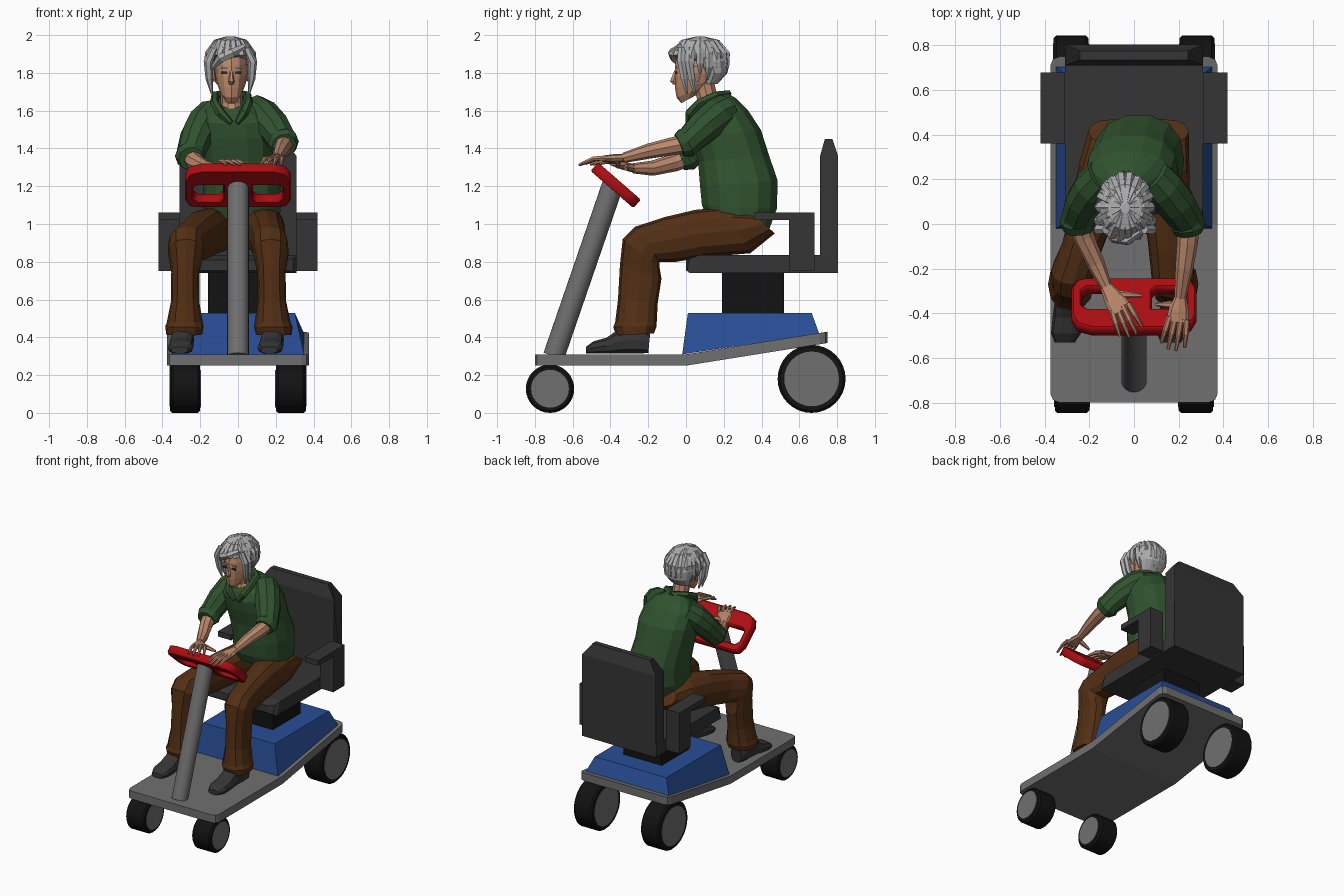
import bpy, bmesh, math
from mathutils import Vector as V

if "Cube" in bpy.data.objects:
    bpy.data.objects.remove(bpy.data.objects["Cube"])


def material(name, *rgb):
    m = bpy.data.materials.new(name)
    m.diffuse_color = (*rgb, 1)
    m.use_nodes = True
    m.node_tree.nodes["Principled BSDF"].inputs["Base Color"].default_value = m.diffuse_color
    return m


GREY = material("metal grey", .16, .16, .16)
BLUE = material("body blue", .022, .075, .30)
RED = material("handle red", .42, .004, .006)
BLACK = material("tyre black", .006, .006, .006)
DARK = material("seat charcoal", .035, .035, .035)
GREEN = material("shirt green", .030, .085, .028)
BROWN = material("trouser brown", .085, .028, .007)
SKIN = material("skin", .50, .25, .15)
HAIR = material("hair grey", .42, .42, .42)
EYE = material("eye dark", .03, .025, .03)


def finish(name, bm, mat):
    bmesh.ops.recalc_face_normals(bm, faces=bm.faces)
    me = bpy.data.meshes.new(name)
    bm.to_mesh(me)
    bm.free()
    me.materials.append(mat)
    ob = bpy.data.objects.new(name, me)
    bpy.context.collection.objects.link(ob)
    return ob


def loft(name, rings, mat, n=12, p=1.0):
    """Skin over rings of (centre, side vector, depth vector)."""
    bm = bmesh.new()
    loops = []
    for c, u, v in rings:
        loop = []
        for i in range(n):
            a = 2 * math.pi * i / n
            s, t = [math.copysign(abs(w) ** p, w) for w in (math.cos(a), math.sin(a))]
            loop.append(bm.verts.new(c + u * s + v * t))
        loops.append(loop)
    for a, b in zip(loops, loops[1:]):
        for i in range(n):
            j = (i + 1) % n
            bm.faces.new((a[i], a[j], b[j], b[i]))
    bm.faces.new(loops[0])
    bm.faces.new(loops[-1])
    return finish(name, bm, mat)


def profile_loft(name, rings, mat, n=12, p=1.0):
    """Rings of (centre x, half width, front y, z, back y, z)."""
    out = []
    for cx, hw, fy, fz, by, bz in rings:
        f, b = V((cx, fy, fz)), V((cx, by, bz))
        out.append(((f + b) / 2, V((hw, 0, 0)), (f - b) / 2))
    return loft(name, out, mat, n, p)


def tube(name, pts, mat, n=10):
    """Points of (x, y, z, half width, half depth)."""
    c = [V(q[:3]) for q in pts]
    d = (c[-1] - c[0]).normalized()
    ref = V((1, 0, 0)) if abs(d.x) < .8 else V((0, 1, 0))
    rings = []
    for i, q in enumerate(pts):
        t = (c[min(i + 1, len(c) - 1)] - c[max(i - 1, 0)]).normalized()
        u = (ref - t * t.dot(ref)).normalized()
        rings.append((c[i], u * q[3], t.cross(u) * q[-1]))
    return loft(name, rings, mat, n)


def prism(name, prof, x0, x1, mat, top=None, corner=0, ends=()):
    """Side profile (y, z) extruded along x; top=(height, x scale); corner rounds plan corners."""
    bm = bmesh.new()
    a, b = [[bm.verts.new((x, y, z)) for y, z in prof] for x in (x0, x1)]
    bm.faces.new(a)
    bm.faces.new(b)
    for i in range(len(prof)):
        j = (i + 1) % len(prof)
        bm.faces.new((a[i], a[j], b[j], b[i]))
    if top:
        for v in bm.verts:
            if v.co.z > top[0]:
                v.co.x *= top[1]
    if corner:
        edges = [e for e in bm.edges if abs(e.verts[0].co.x - e.verts[1].co.x) < .001
                 and all(any(abs(v.co.y - y) < .005 for y in ends) for v in e.verts)
                 and abs(e.verts[0].co.y - e.verts[1].co.y) < .01]
        bmesh.ops.bevel(bm, geom=edges, offset=corner, segments=2, profile=.5, affect='EDGES')
    return finish(name, bm, mat)


def box(name, lo, hi, mat):
    return prism(name, [(lo[1], lo[2]), (hi[1], lo[2]), (hi[1], hi[2]), (lo[1], hi[2])], lo[0], hi[0], mat)


smooth = []

# Wheels
for s, side in ((-1, "left"), (1, "right")):
    for end, y, r, rim, x0, x1 in (("front", -.72, .128, .10, .20, .355), ("rear", .665, .18, .145, .205, .36)):
        def disc(x, rad):
            return (V((s * x, y, r)), V((0, rad, 0)), V((0, 0, rad)))
        smooth.append(loft(f"{end}_{side}_tyre", [disc(x0, r - .012), disc(x0 + .012, r), disc(x1 - .012, r),
                                                  disc(x1, r - .012)], BLACK, 32))
        smooth.append(loft(f"{end}_{side}_rim", [disc(x0 - .003, rim), disc(x1 + .003, rim)], GREY, 32))

# Deck, body, seat post
prism("deck", [(-.80, .25), (0, .25), (.75, .37), (.75, .43), (0, .31), (-.80, .31)], -.375, .375, GREY,
      corner=.04, ends=(-.80, .75))
prism("body", [(-.02, .31), (.01, .53), (.665, .53), (.705, .42)], -.35, .35, BLUE, top=(.5, .86))
box("seat_post", (-.16, .19, .5), (.16, .52, .75), BLACK)

# Seat with back and L-shaped armrests
prism("seat", [(0, .755), (.02, .74), (.80, .74), (.80, .835), (.07, .835), (0, .81)], -.31, .31, DARK,
      corner=.06, ends=(0,))
prism("backrest", [(.71, .74), (.71, 1.36), (.735, 1.45), (.775, 1.45), (.805, 1.36), (.805, .74)],
      -.31, .31, DARK, top=(1.4, .78))
for s, side in ((-1, "left"), (1, "right")):
    prism(f"{side}_armrest", [(.36, 1.02), (.36, 1.06), (.68, 1.06), (.68, .75), (.545, .75), (.545, 1.02)],
          s * .31, s * .42, DARK)

# Steering column
smooth.append(tube("steering_column", [(0, -.70, .30, .057), (0, -.385, 1.215, .057)], GREY, 24))

# Handle plate with two grip holes
cu = bpy.data.curves.new("handle", 'CURVE')
cu.dimensions, cu.fill_mode = '2D', 'BOTH'
cu.extrude, cu.bevel_depth, cu.bevel_resolution, cu.offset = .022, .008, 0, -.008
outer = [(.19, .15), (.255, .125), (.28, .07), (.28, -.09), (.255, -.14), (.22, -.15)]
hole = [(.08, .03), (.21, .03), (.235, .01), (.235, -.07), (.21, -.095), (.10, -.095), (.08, -.07)]
for pts in (outer + [(-x, y) for x, y in reversed(outer)], hole, [(-x, y) for x, y in hole]):
    sp = cu.splines.new('POLY')
    sp.points.add(len(pts) - 1)
    for q, (x, y) in zip(sp.points, pts):
        q.co = (x, y, 0, 1)
    sp.use_cyclic_u = True
tmp = bpy.data.objects.new("handle_outline", cu)
bpy.context.collection.objects.link(tmp)
me = bpy.data.meshes.new_from_object(tmp.evaluated_get(bpy.context.evaluated_depsgraph_get()))
bpy.data.objects.remove(tmp)
me.materials.clear()
me.materials.append(RED)
handle = bpy.data.objects.new("handle", me)
handle.location, handle.rotation_euler = (0, -.372, 1.205), (math.atan2(.656, -.755), 0, 0)
bpy.context.collection.objects.link(handle)

# Trousers and shoes
LEG = [(.36, 1.05, .47, .95), (.22, 1.09, .34, .845), (.05, 1.075, .10, .825), (-.12, 1.035, -.05, .80),
       (-.27, .985, -.14, .80), (-.335, .92, -.14, .77), (-.35, .78, -.13, .71), (-.36, .60, -.15, .58),
       (-.375, .48, -.155, .48), (-.385, .455, -.155, .46), (-.37, .41, -.17, .42)]
SHOE = [(.045, -.19, .42, -.20, .315), (.058, -.24, .46, -.24, .312), (.06, -.35, .45, -.34, .312),
        (.065, -.42, .40, -.42, .312), (.067, -.49, .38, -.49, .312), (.045, -.53, .35, -.53, .315)]
for side, hip, knee, foot, toe in (("left", -.08, -.275, -.285, -.31), ("right", .12, .17, .19, .165)):
    rings = []
    for i, q in enumerate(LEG):
        cx = hip + (knee - hip) * i / 4 if i < 5 else knee + (foot - knee) * (i - 4) / 6
        rings.append((cx, .125 - .03 * min(i, 3) / 3 + (.007 if i == 9 else 0) - (.02 if i in (6, 7) else 0), *q))
    profile_loft(f"{side}_trouser_leg", rings, BROWN, 12, .85)
    profile_loft(f"{side}_shoe", [(foot + (toe - foot) * i / 5, *q) for i, q in enumerate(SHOE)], DARK, 10, .75)

# Shirt
profile_loft("shirt", [
    (.03, .19, .11, 1.03, .44, .96), (.02, .205, .08, 1.10, .485, 1.08), (.02, .205, .07, 1.20, .49, 1.23),
    (0, .20, .06, 1.33, .445, 1.36), (-.01, .21, .03, 1.45, .40, 1.50), (-.02, .20, .02, 1.53, .33, 1.605),
    (-.03, .145, .035, 1.585, .27, 1.665), (-.035, .085, .05, 1.61, .22, 1.695)], GREEN, 14, .85)
tube("neck", [(-.035, .10, 1.54, .07, .075), (-.035, .12, 1.64, .058), (-.035, .09, 1.76, .058)], SKIN)
for s, side in ((-1, "left"), (1, "right")):
    tube(f"{side}_collar", [(-.035, .225, 1.69, .02), (-.035 + s * .085, .16, 1.68, .024),
                            (-.035 + s * .09, .07, 1.64, .024), (-.03 + s * .06, .02, 1.585, .026),
                            (-.02 + s * .015, .01, 1.535, .014)], GREEN, 6)


# Arms and hands
def arm(side, sleeve, fore, knuckle, tip, thumb):
    tube(f"{side}_sleeve", sleeve, GREEN, 10)
    tube(f"{side}_forearm", fore, SKIN, 8)
    w, k, e, h = V(fore[-1][:3]), V(knuckle), V(tip), V(thumb)
    tube(f"{side}_palm", [(*w, .028, .022), (*((w + k) / 2), .046, .022), (*k, .052, .017)], SKIN, 8)
    d = (e - k).normalized()
    across = V((-d.y, d.x, 0)).normalized()
    for i in range(4):
        o = i - 1.5
        a = k + across * o * .026 - d * .02
        b = e + across * o * .036 - d * (.022 * abs(o) - .01)
        m = (a + b) / 2 + V((0, 0, .012))
        tube(f"{side}_finger_{i + 1}", [(*a, .014), (*m, .013), (*b, .007)], SKIN, 6)
    a = w * .7 + k * .3
    tube(f"{side}_thumb", [(*a, .02), (*((a + h) / 2), .016), (*h, .008)], SKIN, 6)


arm("left",
    [(-.13, .21, 1.58, .09), (-.18, .16, 1.53, .095), (-.22, .10, 1.46, .088), (-.25, .03, 1.375, .076),
     (-.252, .01, 1.36, .082), (-.248, -.03, 1.345, .066)],
    [(-.25, .03, 1.36, .05), (-.225, -.06, 1.325, .047), (-.17, -.18, 1.295, .040), (-.125, -.28, 1.295, .027)],
    (-.055, -.39, 1.325), (-.005, -.50, 1.315), (.035, -.32, 1.29))
arm("right",
    [(.08, .21, 1.60, .09), (.13, .16, 1.57, .095), (.19, .09, 1.51, .09), (.235, .02, 1.445, .077),
     (.24, .0, 1.43, .083), (.245, -.035, 1.415, .066)],
    [(.245, .03, 1.43, .05), (.24, -.08, 1.41, .047), (.225, -.20, 1.385, .040), (.208, -.33, 1.35, .027)],
    (.195, -.44, 1.345), (.17, -.565, 1.312), (.10, -.36, 1.30))

# Head, nose, ears, eyes, mouth
HX = -.035
profile_loft("head", [(HX, .035, -.025, 1.64, .05, 1.68), (HX, .06, -.05, 1.67, .11, 1.73),
                      (HX, .075, -.058, 1.72, .15, 1.76), (HX, .086, -.062, 1.78, .18, 1.80),
                      (HX, .088, -.058, 1.84, .20, 1.86), (HX, .08, -.04, 1.92, .19, 1.93)], SKIN)
profile_loft("nose", [(HX, .009, -.064, 1.81, -.04, 1.81), (HX, .016, -.088, 1.755, -.045, 1.755),
                      (HX, .012, -.07, 1.738, -.045, 1.738)], SKIN, 6)
for s, side in ((-1, "left"), (1, "right")):
    x = HX + s * .088
    profile_loft(f"{side}_ear", [(x, .008, .045, 1.755, .07, 1.755), (x + s * .01, .013, .03, 1.80, .085, 1.80),
                                 (x + s * .012, .01, .04, 1.835, .08, 1.835)], SKIN, 6)
    x = HX + s * .036
    box(f"{side}_eye", (x - .016, -.0575, 1.795), (x + .016, -.0485, 1.808), EYE)
    box(f"{side}_brow", (x - .02, -.0595, 1.822), (x + .02, -.0505, 1.831), HAIR)

# Hair: cap, radiating locks, side locks
profile_loft("hair_cap", [
    (-.04, .075, .09, 1.74, .165, 1.74), (-.04, .105, .08, 1.80, .22, 1.80), (-.04, .118, .04, 1.855, .23, 1.865),
    (-.04, .122, -.07, 1.89, .225, 1.90), (-.04, .11, -.06, 1.935, .195, 1.95),
    (-.04, .075, -.015, 1.975, .15, 1.98), (-.04, .02, .05, 1.992, .09, 1.992)], HAIR)
for k in range(18):
    a = 2 * math.pi * k / 18
    ca, sa = math.cos(a), math.sin(a)
    end = 1.885 if sa < -.5 else 1.80 if sa < .3 else 1.765
    pts = []
    for t, z, r in ((.15, 1.98, .014), (.6, 1.958, .022), (.92, 1.90, .024),
                    (.96 if sa < .3 else .90, (1.9 + end) / 2, .022), (.93 if sa < .3 else .72, end, .006)):
        pts.append((-.04 + .122 * ca * t, .075 + .152 * sa * t, z, r))
    tube(f"hair_lock_{k + 1}", pts, HAIR, 6)
for s, side in ((-1, "left"), (1, "right")):
    for j in range(2):
        y = -.025 + .04 * j
        tube(f"{side}_side_lock_{j + 1}", [(-.04 + s * .085, y, 1.93, .02), (-.04 + s * .118, y, 1.86, .024),
                                           (-.04 + s * .112, y + .015, 1.77, .02),
                                           (-.04 + s * .098, y + .03, 1.69, .006)], HAIR, 6)
tube("fringe", [(.03, -.03, 1.935, .02), (-.03, -.07, 1.905, .026), (-.09, -.06, 1.88, .026),
                (-.14, -.01, 1.82, .01)], HAIR, 6)

# Smooth round parts, keeping their rims sharp
bpy.ops.object.select_all(action='DESELECT')
for ob in smooth:
    ob.select_set(True)
bpy.context.view_layer.objects.active = smooth[0]
bpy.ops.object.shade_smooth_by_angle(angle=math.radians(30))
